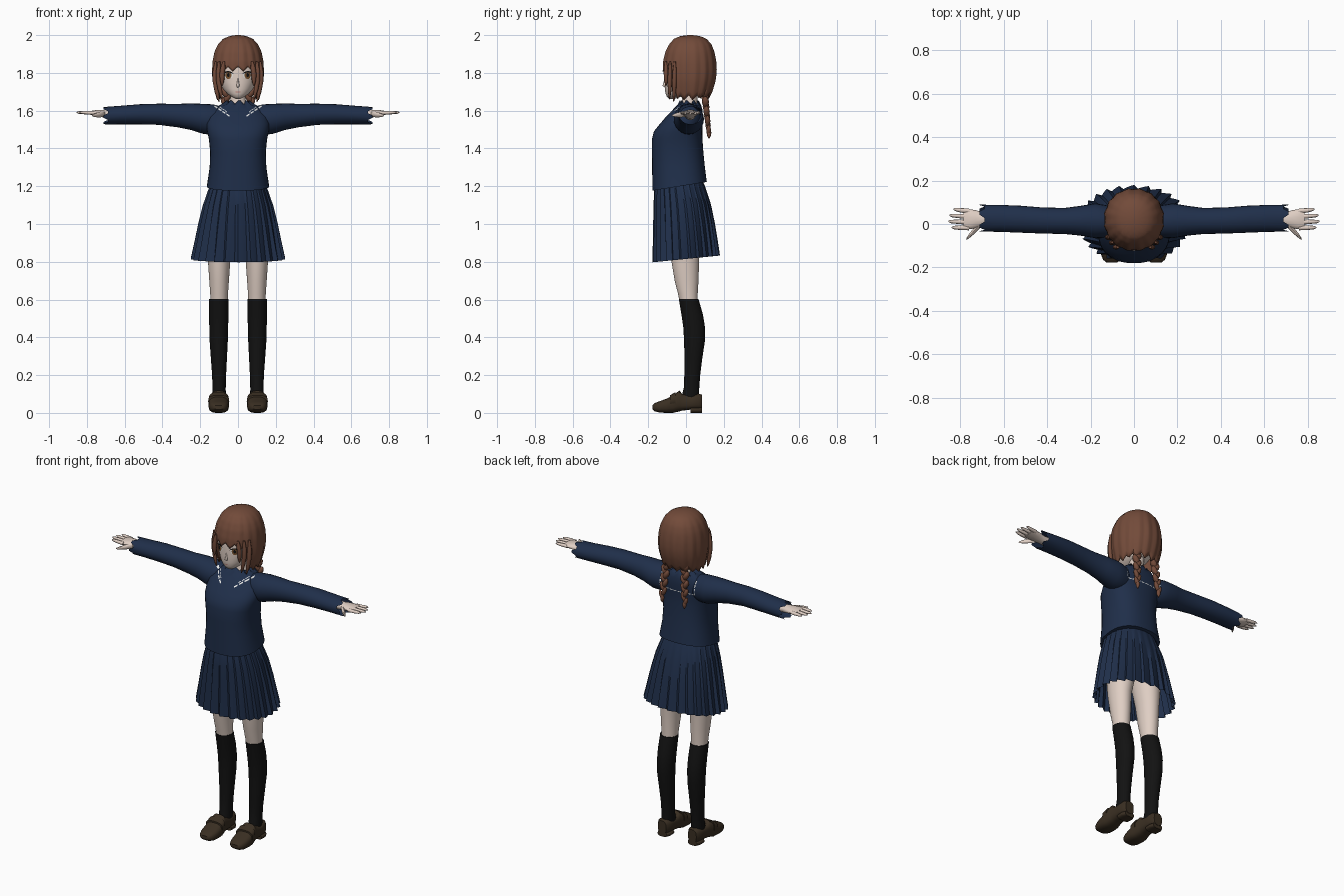
import bpy, bmesh
from math import sin, cos, pi, radians, copysign
from mathutils import Vector

if "Cube" in bpy.data.objects:
    bpy.data.objects.remove(bpy.data.objects["Cube"])


def material(name, r, g, b):
    m = bpy.data.materials.new(name)
    m.use_nodes = True
    m.diffuse_color = (r, g, b, 1)
    bsdf = m.node_tree.nodes["Principled BSDF"]
    bsdf.inputs["Base Color"].default_value = (r, g, b, 1)
    bsdf.inputs["Roughness"].default_value = 0.8
    return m


NAVY = material("navy cloth", .014, .028, .068)
SKIN = material("skin", .74, .62, .55)
HAIR = material("brown hair", .17, .07, .042)
SOCK = material("black", .006, .006, .006)
SHOE = material("shoe leather", .042, .028, .016)
WHITE = material("white", .8, .8, .78)
IRIS = material("iris brown", .2, .09, .03)
LIP = material("lip pink", .55, .25, .22)


def finish(name, bm, mat, angle, mirror=False, thick=0):
    bmesh.ops.recalc_face_normals(bm, faces=bm.faces)
    me = bpy.data.meshes.new(name)
    bm.to_mesh(me)
    bm.free()
    me.materials.append(mat)
    ob = bpy.data.objects.new(name, me)
    bpy.context.collection.objects.link(ob)
    bpy.ops.object.select_all(action='DESELECT')
    ob.select_set(True)
    bpy.context.view_layer.objects.active = ob
    bpy.ops.object.shade_smooth_by_angle(angle=radians(angle))
    if thick:
        s = ob.modifiers.new("thickness", 'SOLIDIFY')
        s.thickness, s.offset = thick, -1
    if mirror:
        m = ob.modifiers.new("mirror", 'MIRROR')
        m.use_mirror_merge = False
    return ob


def loft(name, parts, mat, angle=50, ends=(True, True), **kw):
    """Skin each list of rings in parts into a tube, all in one object."""
    bm = bmesh.new()
    for rings in parts:
        vs = [[bm.verts.new(p) for p in r] for r in rings]
        n = len(vs[0])
        for a, b in zip(vs, vs[1:]):
            for i in range(n):
                bm.faces.new((a[i], a[(i + 1) % n], b[(i + 1) % n], b[i]))
        if ends[0]:
            bm.faces.new(vs[0])
        if ends[1]:
            bm.faces.new(vs[-1])
    return finish(name, bm, mat, angle, **kw)


def sgnpow(v, e):
    return copysign(abs(v) ** (2 / e), v)


def zring(z, cx, hw, y0, y1, n=32, e=2.0):
    """Level ring, starting at the front, between depths y0 and y1."""
    mid, half = (y0 + y1) / 2, (y1 - y0) / 2
    return [Vector((cx + hw * sgnpow(sin(2 * pi * i / n), e),
                    mid - half * sgnpow(cos(2 * pi * i / n), e), z)) for i in range(n)]


def xring(x, y, z, ry, rz, n=24):
    return [Vector((x, y + ry * cos(2 * pi * i / n), z + rz * sin(2 * pi * i / n))) for i in range(n)]


def yring(y, z0, z1, hw, cx=.102, n=20):
    return [Vector((cx + hw * sgnpow(cos(2 * pi * i / n), 2.8),
                    y, (z0 + z1) / 2 + (z1 - z0) / 2 * sgnpow(sin(2 * pi * i / n), 2.8))) for i in range(n)]


def sample(rows, z):
    """Interpolate rows that run downward in z."""
    for a, b in zip(rows, rows[1:]):
        if z >= b[0]:
            t = (a[0] - z) / (a[0] - b[0])
            return [p + (q - p) * t for p, q in zip(a[1:], b[1:])]
    return rows[-1][1:]


# Sweater body: slanted hem, ragged neckline
body = [zring(z, 0, w, a, b, 40, 2.4) for z, w, a, b in (
    (1.205, .165, -.178, .11), (1.3, .15, -.179, .1), (1.38, .147, -.18, .092),
    (1.45, .154, -.18, .087), (1.49, .163, -.17, .086), (1.53, .168, -.138, .088),
    (1.57, .16, -.104, .09), (1.605, .13, -.07, .087), (1.63, .095, -.045, .08),
    (1.642, .062, -.033, .068))]
for p in body[0]:
    p.z += p.y * .16
for i, p in enumerate(body[-1]):
    p.z += .012 if i % 4 < 2 else -.008
sweater = loft("sweater_body", [body], NAVY)

# Sleeves with ragged cuffs
arm = [xring(*r) for r in (
    (.08, .01, 1.55, .06, .07), (.13, .012, 1.553, .075, .08), (.18, .015, 1.556, .08, .08),
    (.25, .015, 1.568, .068, .07), (.32, .014, 1.574, .06, .062), (.42, .016, 1.581, .06, .056),
    (.52, .022, 1.581, .062, .053), (.62, .026, 1.577, .062, .049), (.7, .027, 1.574, .062, .047))]
for i, p in enumerate(arm[-1]):
    p.x += .012 if i % 4 < 2 else -.012
sleeves = loft("sleeves", [arm], NAVY, ends=(True, False), mirror=True)

# Hands: palm, four fingers and thumb
hand = [[xring(*r, 14) for r in (
    (.6, .022, 1.578, .03, .028), (.69, .022, 1.582, .03, .023), (.73, .022, 1.586, .042, .019),
    (.765, .022, 1.588, .047, .014), (.785, .024, 1.588, .042, .009))]]
for k, tip in enumerate((.832, .85, .855, .84)):
    y0, y1 = .06 - .026 * k, .068 - .028 * k
    hand.append([xring(x, y0 + (y1 - y0) * t, 1.588 + .003 * t, r, r * .9, 8) for x, t, r in (
        (.76, 0, .011), (.8, .4, .0105), (tip - .012, .85, .008), (tip, 1, .003))])
hand.append([xring(x, y, z, r, r, 8) for x, y, z, r in (
    (.705, .0, 1.582, .014), (.735, -.03, 1.579, .015), (.76, -.056, 1.576, .01), (.772, -.07, 1.575, .004))])
loft("hands", hand, SKIN, mirror=True)

# Pleated skirt
PLEATS = 26
skirt = []
for z, w, a, b in ((1.235, .13, -.15, .085), (1.2, .152, -.168, .1), (1.1, .187, -.172, .132),
                   (1.0, .212, -.174, .152), (.9, .233, -.176, .168), (.815, .252, -.178, .18)):
    t = (1.235 - z) / .42
    r = zring(z, 0, w, a, b, PLEATS * 4, 2.2)
    for i, p in enumerate(r):
        fold = (0, .33, .67, 1)[i % 4]
        k = 1 - (.02 + .07 * t) * fold
        p.x, p.y = p.x * k, p.y * k
        p.z += .1 * p.y * t
    skirt.append(r)
loft("pleated_skirt", [skirt], NAVY, 25, (True, False))

# Legs, socks and loafers
loft("legs", [[zring(z, x, w, a, b) for z, x, w, a, b in (
    (1.1, .08, .078, -.09, .09), (.95, .09, .078, -.095, .085), (.82, .1, .06, -.08, .07),
    (.7, .1, .052, -.06, .066), (.63, .1, .047, -.042, .062), (.57, .1, .045, -.03, .062))]],
    SKIN, mirror=True)
loft("socks", [[zring(z, x, w, a, b) for z, x, w, a, b in (
    (.603, .102, .051, -.038, .066), (.52, .102, .051, -.024, .09), (.45, .102, .05, -.014, .101),
    (.38, .102, .048, -.01, .1), (.28, .101, .042, -.008, .085), (.2, .1, .037, -.009, .075),
    (.13, .1, .035, -.012, .07), (.06, .1, .036, -.03, .07))]], SOCK, mirror=True)
shoe = [yring(*r) for r in (
    (-.177, .018, .04, .025), (-.165, .008, .052, .04), (-.14, .002, .062, .05),
    (-.105, 0, .074, .054), (-.07, 0, .092, .053), (-.035, .008, .118, .046),
    (-.02, .012, .1, .044), (.03, .018, .094, .042), (.065, .018, .103, .041), (.086, .02, .096, .028))]
strap = [yring(*r) for r in ((-.085, .03, .093, .056), (-.055, .03, .11, .053))]
heel = [yring(*r) for r in ((.025, 0, .03, .041), (.06, 0, .03, .043), (.084, 0, .03, .031))]
loft("loafers", [shoe, strap, heel], SHOE, 40, mirror=True)

# Neck, head and nose
loft("neck", [[zring(z, 0, w, a, b, 20) for z, w, a, b in (
    (1.58, .06, -.04, .07), (1.635, .048, -.026, .062), (1.66, .04, -.02, .06), (1.73, .04, -.02, .07))]], SKIN)
head = loft("head", [[zring(z, 0, w, a, b, 36, 2.15) for z, w, a, b in (
    (1.663, .012, -.088, -.06), (1.672, .032, -.1, -.03), (1.69, .058, -.108, .03), (1.715, .08, -.112, .08),
    (1.75, .098, -.113, .11), (1.8, .11, -.113, .13), (1.86, .115, -.11, .138),
    (1.92, .1, -.085, .12), (1.96, .06, -.04, .08))]], SKIN, 80)
loft("nose", [[zring(z, 0, w, a, -.105, 10) for z, w, a in (
    (1.72, .004, -.108), (1.732, .009, -.125), (1.745, .006, -.12), (1.775, .002, -.112))]], SKIN, 80)

# Hair shell: ridged strands, cut high over the face
HROWS = ((2.0, .012, .01, .035), (1.995, .045, -.03, .075), (1.98, .08, -.065, .11), (1.95, .108, -.092, .137),
         (1.91, .127, -.112, .153), (1.86, .137, -.124, .163), (1.81, .14, -.126, .166),
         (1.76, .138, -.122, .16), (1.7, .126, -.108, .142), (1.64, .108, -.09, .11))
COLS, STEPS = 128, 18


def hair_end(d):
    if d < 44:
        return 1.808 - .012 * (d > 32)
    if d < 58:
        return 1.808 - .145 * (d - 44) / 14
    return 1.655 if d < 120 else 1.665


shell = []
for j in range(STEPS + 1):
    t, row = j / STEPS, []
    for k in range(COLS):
        a = 2 * pi * k / COLS
        d = min(k, COLS - k) * 360 / COLS
        tri = abs(k % 8 - 4) / 4
        z = 2 - (2 - hair_end(d) - .025 * tri) * t ** 1.5
        w, y0, y1 = sample(HROWS, z)
        g = 1 - .035 * tri * min(1, t * 1.5)
        row.append(Vector((w * g * sgnpow(sin(a), 2.1),
                           (y0 + y1) / 2 - (y1 - y0) / 2 * g * sgnpow(cos(a), 2.1), z)))
    shell.append(row)
loft("hair", [shell], HAIR, 40, (True, False), thick=.007)

# Loose locks beside the face
locks = []
for x0, y0, x1, y1, end in ((.1, -.085, .084, -.088, 1.66), (.118, -.06, .1, -.065, 1.645), (.075, -.108, .084, -.106, 1.73)):
    locks.append([zring(1.86 + (end - 1.86) * t, x0 + (x1 - x0) * t * t + .006 * sin(pi * t), .013 * r,
                        y0 + (y1 - y0) * t - .01 * r, y0 + (y1 - y0) * t + .012 * r, 8)
                  for t, r in ((0, .5), (.25, 1), (.5, 1.1), (.75, .9), (.92, .5), (1, .1))])
loft("side_locks", locks, HAIR, 60, mirror=True)

# Braids: alternating slanted lumps and a tuft
braids = []
for i in range(9):
    t, s = i / 8, (-1) ** i
    r = .021 - .008 * t
    c = Vector((.062 + .012 * t, .098 + .022 * t, 1.695 - .2 * t))
    braids.append([zring(c.z - .03 * u, c.x + s * (.007 - .011 * u), r * q, c.y - r * q, c.y + r * q, 10)
                   for u, q in ((-1, .2), (-.6, .75), (0, 1), (.6, .75), (1, .2))])
braids.append([zring(z, .075, r, .122 - r, .122 + r, 10) for z, r in (
    (1.5, .006), (1.485, .012), (1.47, .011), (1.452, .002))])
loft("braids", braids, HAIR, 60, mirror=True)


def project(x, z, targets, side, lift):
    """Drop a point onto the nearest target surface from front (-1) or back (1)."""
    ys = []
    for ob in targets:
        hit, loc, _, _ = ob.ray_cast(Vector((x, side, z)), Vector((0, -side, 0)))
        if hit:
            ys.append(loc.y * side)
    return Vector((x, (max(ys) + lift) * side, z)) if ys else None


def patch(name, cx, cz, rx, rz, mat, lift, bend=0):
    """Thin oval laid on the face; bend arches it."""
    bm = bmesh.new()
    rows = []
    for q in (.02, .5, 1):
        pts = [(cx + rx * q * cos(pi * i / 10), cz + rz * q * sin(pi * i / 10)
                - bend * (q * cos(pi * i / 10)) ** 2) for i in range(20)]
        rows.append([bm.verts.new(project(x, z, [head], -1, lift)) for x, z in pts])
    for a, b in zip(rows, rows[1:]):
        for i in range(20):
            bm.faces.new((a[i], a[(i + 1) % 20], b[(i + 1) % 20], b[i]))
    bm.faces.new(rows[0])
    finish(name, bm, mat, 60)


def stripe(name, start, end, side, width=.007, n=16):
    """Broken piping line laid on the sweater."""
    bm = bmesh.new()
    a, b = Vector(start), Vector(end)
    off = (b - a).orthogonal().normalized() * width / 2
    for i in range(n):
        if i % 4 == 3:
            continue
        p, q = a.lerp(b, i / n), a.lerp(b, (i + 1) / n)
        pts = [project(v.x, v.y, [sweater, sleeves], side, .003) for v in (p - off, p + off, q + off, q - off)]
        if all(pts):
            bm.faces.new([bm.verts.new(v) for v in pts])
    finish(name, bm, WHITE, 60)


# Face details and collar piping
bpy.context.view_layer.update()
for s, side in ((1, "left"), (-1, "right")):
    patch(side + "_eye_white", s * .052, 1.787, .026, .019, WHITE, .002)
    patch(side + "_iris", s * .051, 1.787, .016, .02, IRIS, .0035)
    patch(side + "_pupil", s * .051, 1.788, .007, .011, SOCK, .005)
    patch(side + "_lashes", s * .053, 1.806, .029, .004, SOCK, .0055, .011)
    stripe(side + "_front_piping", (s * .125, 1.625), (s * .04, 1.568), -1)
    stripe(side + "_inner_piping", (s * .11, 1.63), (s * .055, 1.59), -1, .004)
    stripe(side + "_back_piping", (s * .115, 1.61), (s * .115, 1.53), 1)
patch("mouth", 0, 1.699, .014, .003, LIP, .002)
stripe("back_hem_piping", (-.115, 1.53), (.115, 1.53), 1, .005, 32)
